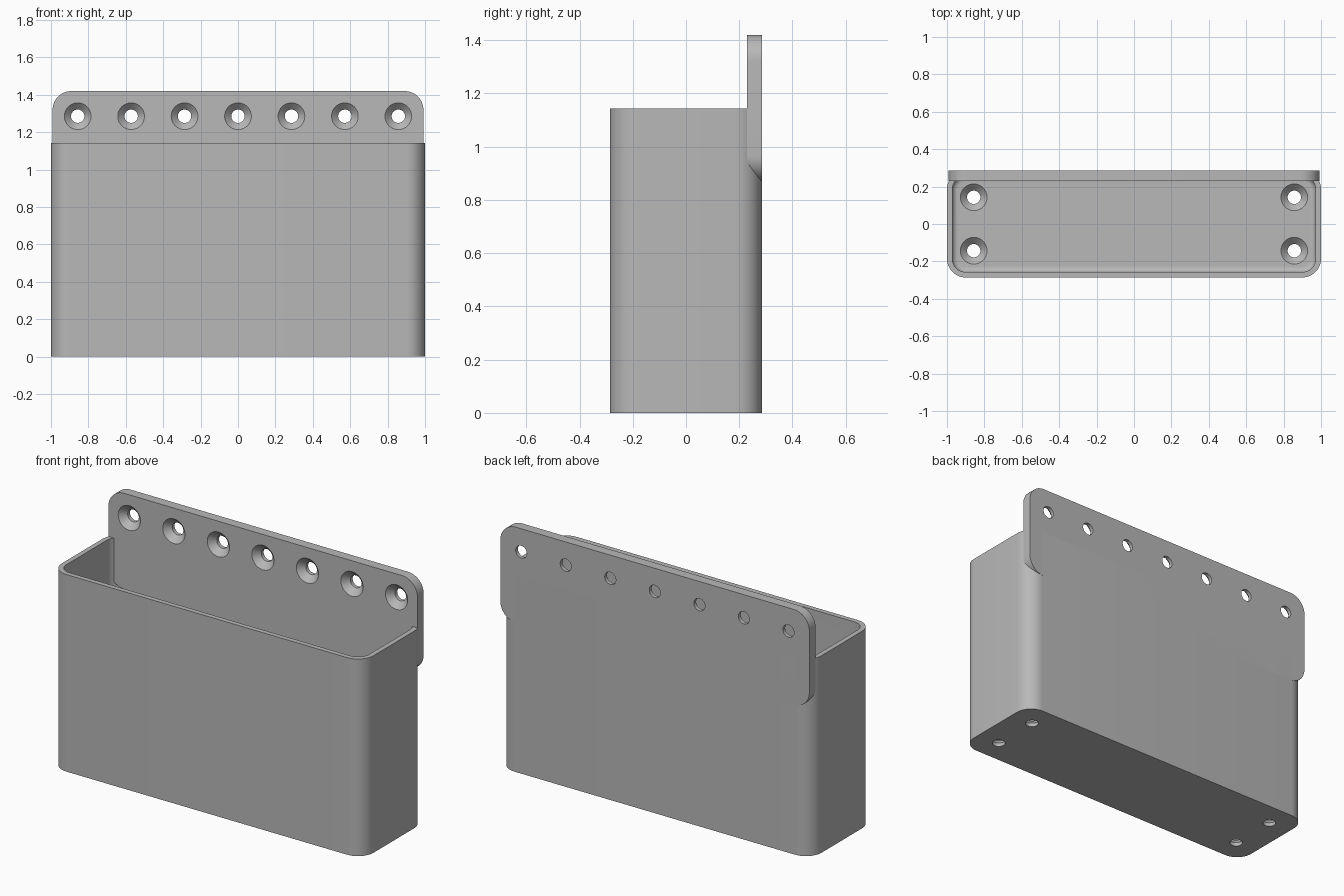
import bpy
import bmesh
from math import sin, cos, pi
from mathutils import Matrix, Vector

cube = bpy.data.objects.get("Cube")
if cube:
    bpy.data.objects.remove(cube, do_unlink=True)

U = 2 / 70                        # one design unit
HALF_X, HALF_Y, HEIGHT = 35 * U, 10 * U, 40 * U
WALL, THICK = U, 2 * U
CORNER = 3.5 * U

grey = bpy.data.materials.new("plain_grey")
grey.use_nodes = True
grey.diffuse_color = (0.48, 0.48, 0.48, 1)
grey.node_tree.nodes["Principled BSDF"].inputs["Base Color"].default_value = (0.48, 0.48, 0.48, 1)


def rounded_rect(hx, hy, r, z, steps=12):
    """Closed loop of points with four rounded corners at height z."""
    pts = []
    for i, (sx, sy) in enumerate([(1, 1), (-1, 1), (-1, -1), (1, -1)]):
        for k in range(steps + 1):
            a = (i + k / steps) * pi / 2
            pts.append(Vector((sx * (hx - r) + r * cos(a), sy * (hy - r) + r * sin(a), z)))
    return pts


def loft(name, loops, matrix=Matrix()):
    """Skin equal-sized loops in order and cap both ends."""
    bm = bmesh.new()
    rows = [[bm.verts.new(matrix @ p) for p in loop] for loop in loops]
    n = len(rows[0])
    for a, b in zip(rows, rows[1:]):
        for i in range(n):
            j = (i + 1) % n
            bm.faces.new((a[i], a[j], b[j], b[i]))
    bm.faces.new(rows[0])
    bm.faces.new(rows[-1])
    bmesh.ops.remove_doubles(bm, verts=bm.verts, dist=1e-5)
    bmesh.ops.recalc_face_normals(bm, faces=bm.faces)
    mesh = bpy.data.meshes.new(name)
    bm.to_mesh(mesh)
    bm.free()
    mesh.materials.append(grey)
    obj = bpy.data.objects.new(name, mesh)
    bpy.context.collection.objects.link(obj)
    return obj


def drill(obj, matrices):
    """Cut a countersunk screw hole, opening along local +z, at each matrix."""
    small, big = 1.25 * U, 2.5 * U
    profile = [(small, -0.1), (small, small - big), (big, 0), (big, 0.03)]
    cutters = [loft("screw_hole_cutter", [rounded_rect(r, r, r, z) for r, z in profile], m)
               for m in matrices]
    for c in cutters:
        c.hide_render = True
        mod = obj.modifiers.new("hole", "BOOLEAN")
        mod.operation, mod.solver, mod.object = "DIFFERENCE", "EXACT", c
    graph = bpy.context.evaluated_depsgraph_get()
    mesh = bpy.data.meshes.new_from_object(obj.evaluated_get(graph))
    obj.modifiers.clear()
    obj.data = mesh
    for c in cutters:
        bpy.data.objects.remove(c, do_unlink=True)


# Open box: outer shell, rim, inner wall, filleted floor
shell = [(0, 0), (0, HEIGHT), (WALL, HEIGHT)]
for k in range(7):
    a = k / 6 * pi / 2
    shell.append((WALL + U * (1 - cos(a)), THICK + U * (1 - sin(a))))
box = loft("open_box", [rounded_rect(HALF_X - d, HALF_Y - d, CORNER - d, z) for d, z in shell])
drill(box, [Matrix.Translation((sx * 30 * U, sy * 5 * U, THICK))
            for sx in (-1, 1) for sy in (-1, 1)])

# Mounting plate standing along the back wall
upright = Matrix.Rotation(pi / 2, 4, "X")      # local +z faces the front
front_y = HALF_Y - THICK
place = Matrix.Translation((0, front_y, HEIGHT)) @ upright
plate = loft("back_plate",
             [rounded_rect(34.7 * U, 9.7 * U, CORNER, z) for z in (0, -THICK)], place)
drill(plate, [Matrix.Translation((10 * i * U, front_y, 45 * U)) @ upright
              for i in range(-3, 4)])

# Smooth curved walls, keep crisp edges
for obj in (box, plate):
    bpy.ops.object.select_all(action="DESELECT")
    obj.select_set(True)
    bpy.context.view_layer.objects.active = obj
    bpy.ops.object.shade_smooth_by_angle(angle=pi / 6)
